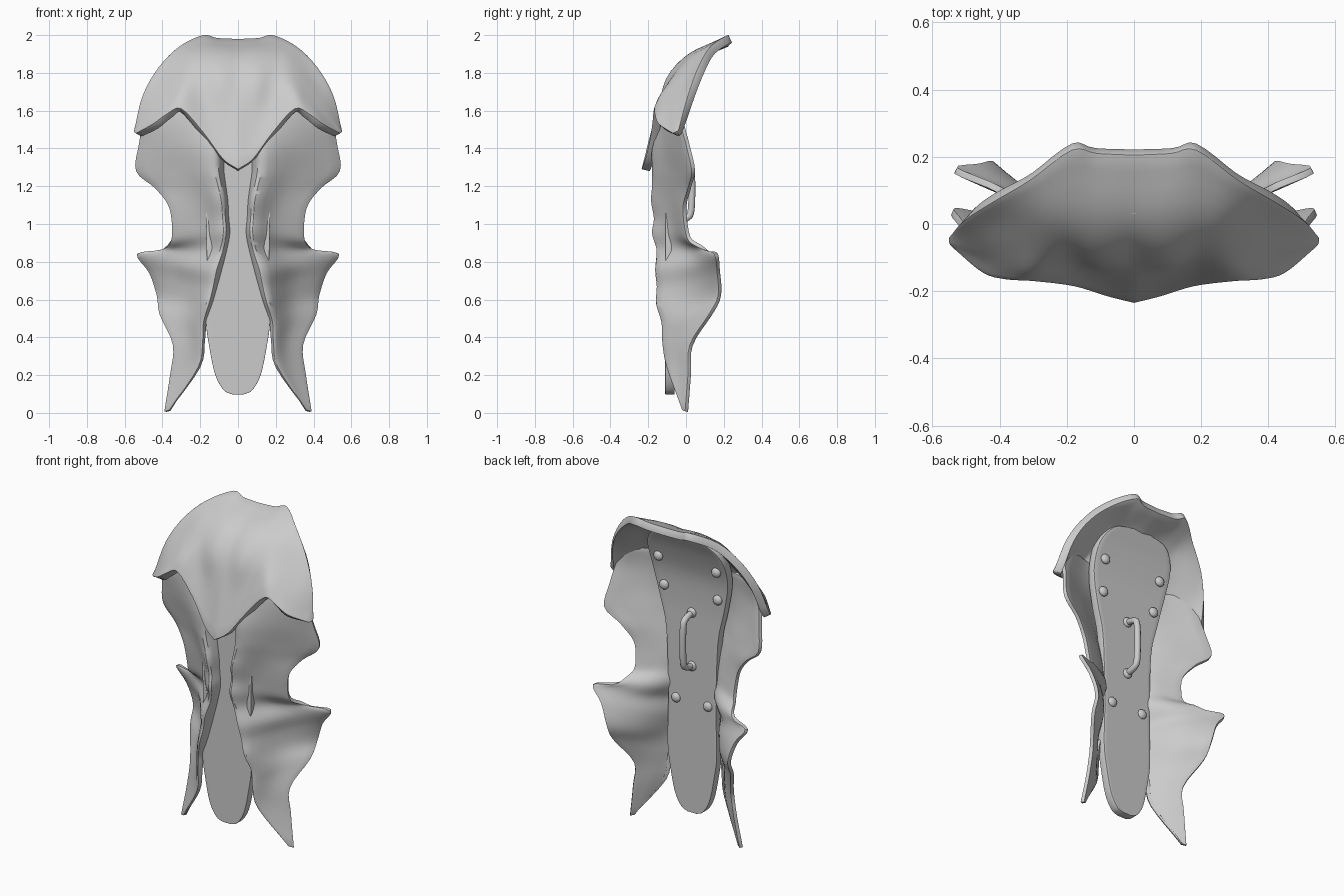
import bpy
import math
from mathutils import Vector

if "Cube" in bpy.data.objects:
    bpy.data.objects.remove(bpy.data.objects["Cube"])


def spline(pts, n):
    """Smooth curve through pts with n samples per span."""
    p = [Vector(q) for q in pts]
    p = [2 * p[0] - p[1]] + p + [2 * p[-1] - p[-2]]
    out = []
    for k in range(1, len(p) - 2):
        a, b, c, d = p[k - 1:k + 3]
        for s in range(n):
            t = s / n
            out.append(b + (c - a) * (t / 2) + (2 * a - 5 * b + 4 * c - d) * (t * t / 2)
                       + (3 * b - a - 3 * c + d) * (t ** 3 / 2))
    return out + [p[-2]]


def smooth(ob, angle=40):
    bpy.ops.object.select_all(action='DESELECT')
    ob.select_set(True)
    bpy.context.view_layer.objects.active = ob
    bpy.ops.object.shade_smooth_by_angle(angle=math.radians(angle))


def sheet(name, columns, thickness, n=4):
    """Smooth patch from columns (x rising, z falling), mirrored and thickened to the back."""
    cols = [spline(c, n) for c in columns]
    rows = [spline(r, n) for r in zip(*cols)]
    w, h = len(rows[0]), len(rows)
    verts = [v for r in rows for v in r]
    faces = [(j * w + i, (j + 1) * w + i, (j + 1) * w + i + 1, j * w + i + 1)
             for j in range(h - 1) for i in range(w - 1)]
    me = bpy.data.meshes.new(name)
    me.from_pydata(verts, [], faces)
    ob = bpy.data.objects.new(name, me)
    bpy.context.collection.objects.link(ob)
    smooth(ob)
    mir = ob.modifiers.new("Mirror", 'MIRROR')
    mir.merge_threshold = 0.002
    sol = ob.modifiers.new("Solidify", 'SOLIDIFY')
    sol.thickness = thickness
    sol.offset = -1
    bev = ob.modifiers.new("Bevel", 'BEVEL')
    bev.width = 0.007
    bev.segments = 2
    bev.limit_method = 'ANGLE'
    bev.angle_limit = math.radians(50)
    return ob


# Hood: columns from the top rim down to the pointed lower lip
hood = [
    [(0, .205, 1.98), (0, .015, 1.895), (0, -.09, 1.77), (0, -.16, 1.58), (0, -.235, 1.29)],
    [(.11, .21, 1.985), (.10, .02, 1.905), (.10, -.105, 1.77), (.09, -.15, 1.58), (.08, -.215, 1.345)],
    [(.185, .22, 2.0), (.20, .03, 1.90), (.19, -.075, 1.78), (.18, -.135, 1.62), (.18, -.185, 1.48)],
    [(.31, .13, 1.94), (.28, .02, 1.87), (.28, -.08, 1.76), (.29, -.14, 1.68), (.30, -.17, 1.61)],
    [(.42, .065, 1.83), (.39, .01, 1.78), (.37, -.06, 1.72), (.37, -.12, 1.65), (.38, -.165, 1.58)],
    [(.505, .01, 1.68), (.48, -.03, 1.65), (.46, -.075, 1.61), (.45, -.11, 1.57), (.45, -.145, 1.53)],
    [(.55, -.04, 1.495), (.551, -.048, 1.49), (.55, -.056, 1.487), (.547, -.062, 1.484), (.54, -.07, 1.48)],
]
sheet("hood", hood, 0.045)

# Wings: inner z, inner x, ridge y, middle y, outer x, outer y, outer z
wing_rows = [
    (1.66, .12, -.11, -.105, .45, -.04, 1.66),
    (1.53, .08, -.15, -.115, .50, -.03, 1.54),
    (1.40, .07, -.18, -.105, .525, .0, 1.42),
    (1.29, .07, -.18, -.075, .54, .03, 1.28),
    (1.20, .06, -.18, -.085, .44, .01, 1.19),
    (1.12, .05, -.185, -.09, .37, -.015, 1.10),
    (1.03, .045, -.17, -.08, .35, -.01, 1.00),
    (.95, .04, -.18, -.065, .355, .015, .91),
    (.86, .055, -.155, -.01, .40, .09, .865),
    (.76, .08, -.16, .04, .535, .15, .84),
    (.67, .105, -.15, .045, .47, .165, .74),
    (.58, .132, -.155, .035, .43, .17, .62),
    (.48, .165, -.125, .005, .415, .12, .52),
    (.38, .175, -.125, -.045, .345, .02, .36),
    (.24, .20, -.10, -.045, .36, .01, .20),
    (.015, .36, -.02, -.015, .39, -.005, .008),
]
wing_points = []
for zi, xi, yr, ym, xo, yo, zo in wing_rows:
    step = (xo - xi) * 0.12
    wing_points.append([(xi, max(yr + .01, -.1), zi), (xi + step, yr, zi),
                        ((xi + xo) / 2, ym, zi * .65 + zo * .35), (xo, yo, zo)])
sheet("wings", list(zip(*wing_points)), 0.02)

# Central board: z, half width, front y
board_rows = [(1.905, .06, .03), (1.875, .19, .015), (1.77, .26, -.035), (1.60, .26, -.09),
              (1.40, .22, -.108), (1.20, .178, -.11), (.80, .165, -.11), (.50, .17, -.11),
              (.35, .152, -.11), (.20, .12, -.11), (.12, .075, -.11), (.098, .03, -.11)]
board = [[(w * f, y, z) for z, w, y in board_rows] for f in (0, .5, 1)]
sheet("central_board", board, 0.05)

# Handle on the back of the board
cu = bpy.data.curves.new("handle", 'CURVE')
cu.dimensions = '3D'
cu.bevel_depth = 0.019
cu.bevel_resolution = 3
cu.use_fill_caps = True
path = spline([(0, -.07, 1.35), (0, .0, 1.335), (0, .028, 1.29), (0, .028, 1.08),
               (0, .0, 1.03), (0, -.07, 1.015)], 4)
sp = cu.splines.new('POLY')
sp.points.add(len(path) - 1)
for p, co in zip(sp.points, path):
    p.co = (*co, 1)
bpy.context.collection.objects.link(bpy.data.objects.new("handle", cu))


# Rivets and handle feet
def stud(name, loc, r):
    bpy.ops.mesh.primitive_uv_sphere_add(segments=14, ring_count=8, radius=r, location=loc)
    ob = bpy.context.object
    ob.name = name
    ob.scale = (1, .7, 1)
    smooth(ob, 60)


for z in (1.35, 1.015):
    stud("handle_foot", (0, -.058, z), .03)
for x, y, z in ((.2, -.012, 1.67), (.185, -.048, 1.48), (.11, -.06, .79)):
    for s in (-1, 1):
        stud("rivet", (s * x, y, z), .03)
